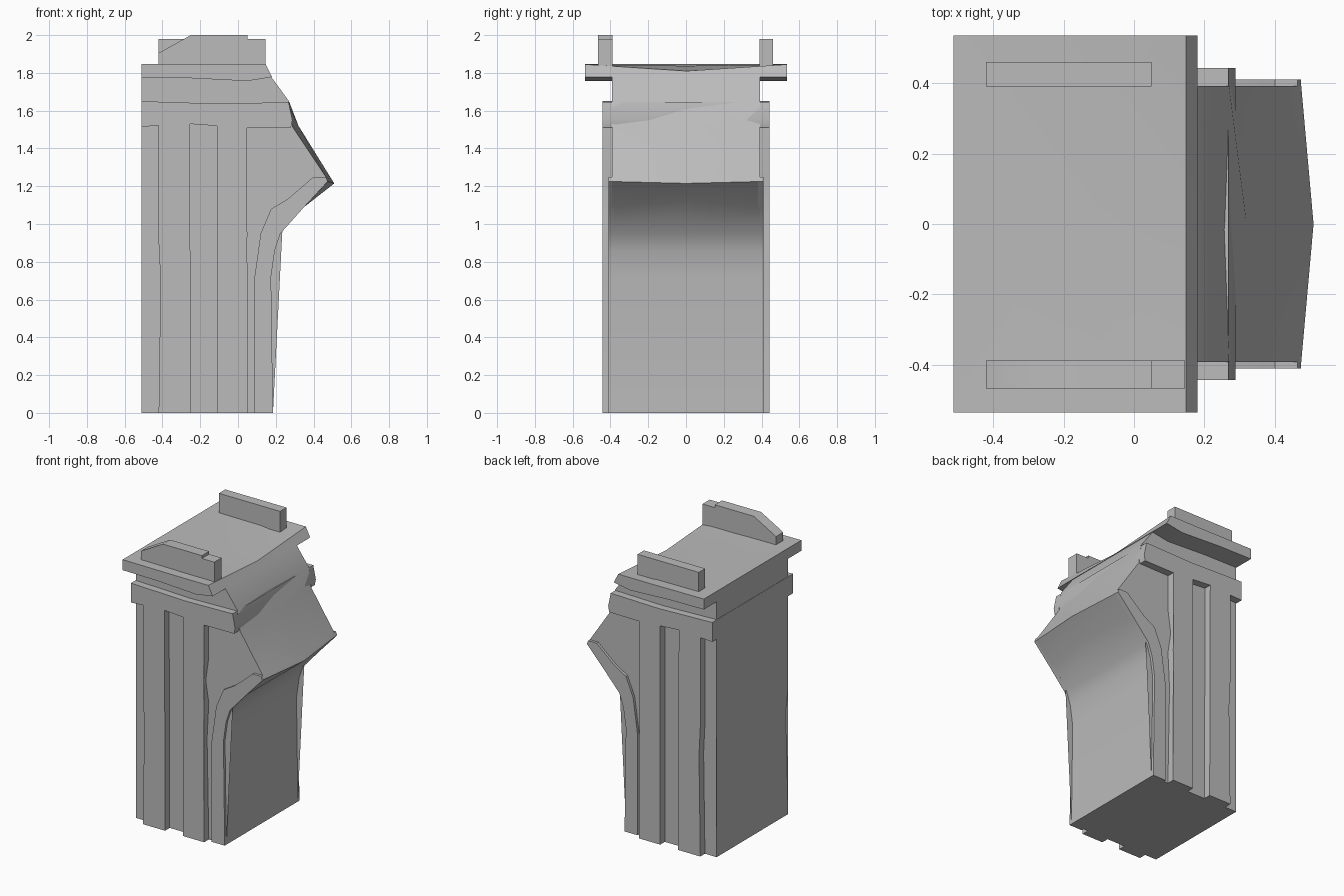
import bpy
import bmesh

cube = bpy.data.objects.get("Cube")
if cube:
    bpy.data.objects.remove(cube, do_unlink=True)

grey = bpy.data.materials.new("stone grey")
grey.use_nodes = True
colour = (0.5, 0.5, 0.5, 1)
grey.diffuse_color = colour
grey.node_tree.nodes["Principled BSDF"].inputs["Base Color"].default_value = colour


def loft(name, rows):
    """Join matching outlines (lists of x, y, z) into a closed solid."""
    bm = bmesh.new()
    rings = [[bm.verts.new(p) for p in row] for row in rows]
    n = len(rings[0])
    for a, b in zip(rings, rings[1:]):
        for i in range(n):
            j = (i + 1) % n
            bm.faces.new((a[i], a[j], b[j], b[i]))
    caps = [bm.faces.new(rings[0]), bm.faces.new(rings[-1])]
    bmesh.ops.triangulate(bm, faces=caps)
    bmesh.ops.recalc_face_normals(bm, faces=bm.faces)
    mesh = bpy.data.meshes.new(name)
    bm.to_mesh(mesh)
    bm.free()
    mesh.materials.append(grey)
    ob = bpy.data.objects.new(name, mesh)
    bpy.context.collection.objects.link(ob)
    bpy.ops.object.select_all(action='DESELECT')
    ob.select_set(True)
    bpy.context.view_layer.objects.active = ob
    bpy.ops.object.shade_smooth_by_angle(angle=0.6)
    return ob


def prism(name, profile, y0, y1):
    """Extrude an x-z profile along y."""
    return loft(name, [[(x, y, z) for x, z in profile] for y in (y0, y1)])


def bowed(name, profile, half, bow):
    """Extrude an x-z profile along y, moving chosen points at mid-width."""
    rows = []
    for y in (-half, 0, half):
        row = []
        for i, (x, z) in enumerate(profile):
            dx, dz = bow.get(i, (0, 0)) if y == 0 else (0, 0)
            row.append((x + dx, y, z + dz))
        rows.append(row)
    return loft(name, rows)


# Main shaft with the projecting beak and the neck
back = [(-0.51, 1.8), (-0.51, 0.88), (-0.492, 0.7), (-0.51, 0)]
under = [(0.185, 0), (0.175, 0.72), (0.195, 0.86), (0.225, 0.95),
         (0.35, 1.09), (0.475, 1.225)]
beak_top = [(0.465, 1.25), (0.285, 1.52), (0.27, 1.65), (0.175, 1.78)]
bow = {8: (0.02, 0.03), 9: (0.035, -0.01), 10: (0.035, -0.02),
       11: (0.035, 0), 12: (-0.015, 0)}
bowed("shaft", back + under + beak_top, 0.392, bow)

# Collar around the shaft
collar = [(-0.512, 1.515), (-0.26, 1.53), (0.05, 1.508), (0.28, 1.51),
          (0.288, 1.55), (0.268, 1.645), (-0.1, 1.637), (-0.512, 1.65)]
prism("collar", collar, -0.443, 0.443)

# Ribs and raised beak rims on both faces
rib_a = [(-0.42, 0), (-0.25, 0), (-0.255, 1.54), (-0.42, 1.54),
         (-0.42, 0.9), (-0.41, 0.7)]
rib_b = [(-0.112, 0), (0.05, 0), (0.037, 0.7), (0.05, 0.95), (0.027, 1.1),
         (0.048, 1.25), (0.048, 1.54), (-0.112, 1.54)]
rim_inner = [(0.4, 1.25), (0.26, 1.13), (0.175, 1.08), (0.12, 0.95),
             (0.085, 0.7), (0.085, 0)]
for side, face in ((-1, "front"), (1, "back")):
    prism(face + "_outer_rib", rib_a, side * 0.38, side * 0.443)
    prism(face + "_inner_rib", rib_b, side * 0.38, side * 0.443)
    prism(face + "_beak_rim", under + [(0.465, 1.25)] + rim_inner,
          side * 0.38, side * 0.41)

# Top slab, sagging at the middle of its sloped edge
slab = [(-0.512, 1.775), (-0.25, 1.772), (0.05, 1.757), (0.18, 1.778),
        (0.147, 1.845), (-0.1, 1.845), (-0.512, 1.848)]
bowed("top_slab", slab, 0.535, {4: (0, -0.035), 5: (0, -0.008)})

# Upstands on the slab
prism("front_upstand", [(-0.42, 1.83), (0.05, 1.83), (0.05, 2.0),
                        (-0.25, 2.0), (-0.42, 1.905)], -0.467, -0.388)
prism("front_post", [(0.05, 1.83), (0.145, 1.83), (0.145, 1.98),
                     (0.05, 1.98)], -0.467, -0.388)
prism("back_upstand", [(-0.42, 1.83), (0.05, 1.83), (0.05, 1.98),
                       (-0.42, 1.98)], 0.39, 0.46)
